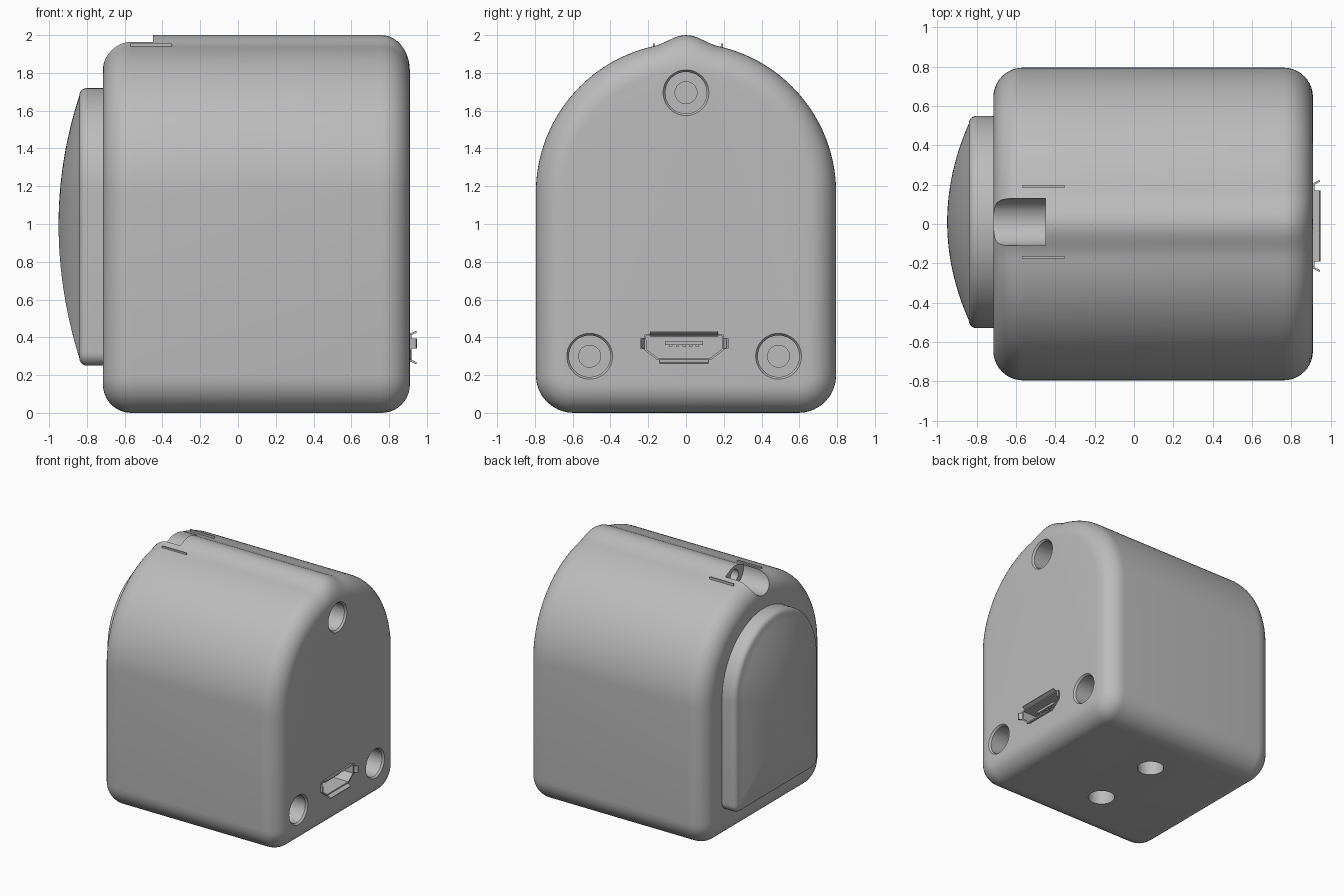
import bpy, bmesh, math
from mathutils import Vector

cube = bpy.data.objects.get("Cube")
if cube:
    bpy.data.objects.remove(cube, do_unlink=True)

grey = bpy.data.materials.new("plain_grey")
grey.use_nodes = True
COLOUR = (0.5, 0.5, 0.5, 1)
grey.diffuse_color = COLOUR
grey.node_tree.nodes["Principled BSDF"].inputs["Base Color"].default_value = COLOUR


def finish(name, bm):
    bmesh.ops.recalc_face_normals(bm, faces=bm.faces)
    mesh = bpy.data.meshes.new(name)
    bm.to_mesh(mesh)
    bm.free()
    mesh.materials.append(grey)
    obj = bpy.data.objects.new(name, mesh)
    bpy.context.collection.objects.link(obj)
    return obj


def activate(obj):
    bpy.ops.object.select_all(action='DESELECT')
    obj.select_set(True)
    bpy.context.view_layer.objects.active = obj


def smooth(obj):
    activate(obj)
    bpy.ops.object.shade_smooth_by_angle(angle=math.radians(32))


def arch(half, bottom, spring, corner, ridge=0, centre=0, steps=80):
    """Round-topped outline in (y, z), with an optional ridge along its crown."""
    pts = []
    for i in range(steps + 1):
        a = math.pi * i / steps
        y = half * math.cos(a)
        r = half
        if abs(y) < 0.17:
            r += ridge * math.cos(math.pi / 2 * y / 0.17) ** 2
        pts.append((centre + r * math.cos(a), spring + r * math.sin(a)))
    for side, start in ((-1, math.pi), (1, 1.5 * math.pi)):
        for i in range(9):
            a = start + math.pi / 2 * i / 8
            pts.append((centre + side * (half - corner) + corner * math.cos(a),
                        bottom + corner + corner * math.sin(a)))
    return pts


def loft(name, rings, cap=True):
    """Skin a list of (x, outline) rings."""
    bm = bmesh.new()
    loops = [[bm.verts.new((x, y, z)) for y, z in pts] for x, pts in rings]
    for a, b in zip(loops, loops[1:]):
        for i in range(len(a)):
            j = (i + 1) % len(a)
            bm.faces.new((a[i], a[j], b[j], b[i]))
    if cap:
        bm.faces.new(loops[0])
        bm.faces.new(loops[-1])
    bmesh.ops.remove_doubles(bm, verts=bm.verts, dist=0.0002)
    return finish(name, bm)


def cylinder(name, centre, radius, depth, axis, top=None):
    bm = bmesh.new()
    bmesh.ops.create_cone(bm, cap_ends=True, segments=48, radius1=radius,
                          radius2=radius if top is None else top, depth=depth)
    obj = finish(name, bm)
    obj.rotation_euler = Vector(axis).to_track_quat('Z', 'Y').to_euler()
    obj.location = centre
    return obj


def box(name, centre, size):
    bm = bmesh.new()
    bmesh.ops.create_cube(bm, size=1)
    bmesh.ops.scale(bm, vec=size, verts=bm.verts)
    bmesh.ops.translate(bm, vec=centre, verts=bm.verts)
    return finish(name, bm)


def cut(target, cutter):
    cutter.hide_render = True
    mod = target.modifiers.new("cut", 'BOOLEAN')
    mod.operation, mod.solver, mod.object = 'DIFFERENCE', 'EXACT', cutter
    activate(target)
    bpy.ops.object.modifier_apply(modifier=mod.name)
    bpy.data.objects.remove(cutter, do_unlink=True)


# Housing: arched block with rounded ends and a crown ridge
EDGE = 0.15
rings = []
for end, direction in ((-0.715, 1), (0.91, -1)):
    part = []
    for i in range(11):
        a = math.pi / 2 * i / 10
        inset = EDGE * (1 - math.sin(a))
        x = end + direction * EDGE * (1 - math.cos(a))
        part.append((x, arch(0.795 - inset, inset, 1.165, 0.2 - inset,
                             0.04 * math.sin(a))))
    rings += part if direction > 0 else part[::-1]
housing = loft("housing", rings)

# Screw holes in the end face, each with a pilot hole and a softened rim
for y, z in ((0, 1.695), (-0.51, 0.3), (0.49, 0.3)):
    cut(housing, cylinder("hole", (0.86, y, z), 0.11, 0.5, (1, 0, 0)))
    cut(housing, cylinder("rim", (0.905, y, z), 0.11, 0.02, (1, 0, 0), 0.125))
    cut(housing, cylinder("pilot", (0.6, y, z), 0.058, 0.3, (1, 0, 0)))

# Mounting holes underneath
for y in (-0.29, 0.29):
    cut(housing, cylinder("mount_hole", (0.08, y, 0.05), 0.1, 0.5, (0, 0, 1)))

# Scooped notch in the crown with a pin hole at its end
cut(housing, cylinder("notch", (-0.65, 0.01, 1.95), 0.12, 0.4, (1, 0, 0)))
cut(housing, cylinder("pin_hole", (-0.45, 0.01, 1.92), 0.05, 0.3, (1, 0, 0)))

# Port opening
port = [(-0.215, 0.41), (-0.215, 0.335), (-0.15, 0.285),
        (0.13, 0.285), (0.195, 0.335), (0.195, 0.41)]
cut(housing, loft("port_cut", [(0.65, port), (1.0, port)]))
smooth(housing)

# Thin ribs either side of the notch
for side, y in (("left", 0.19), ("right", -0.17)):
    box(side + "_notch_rib", (-0.46, y, 1.935), (0.22, 0.01, 0.04))

# Domed cover on the other end
cover_rings = [(-0.70, arch(0.54, 0.25, 1.18, 0.07, centre=0.01))]
for i in range(6):
    a = math.pi / 2 * i / 5
    inset = 0.04 * (1 - math.cos(a))
    cover_rings.append((-0.80 - 0.04 * math.sin(a),
                        arch(0.54 - inset, 0.25 + inset, 1.18, 0.07 - inset, centre=0.01)))
rim = cover_rings[-1][1]
for i in range(1, 17):
    t = max(1 - i / 16, 0.01)
    cover_rings.append((-0.84 - 0.11 * (1 - t * t),
                        [(0.01 + (y - 0.01) * t, 1 + (z - 1) * t) for y, z in rim]))
smooth(loft("domed_cover", cover_rings))


def sheet(obj, thickness):
    mod = obj.modifiers.new("thickness", 'SOLIDIFY')
    mod.thickness, mod.offset = thickness, 0
    return obj


# Port shell with flared lips and a toothed tongue
sheet(loft("port_shell", [(0.66, port), (0.918, port)], cap=False), 0.012)


def lip(name, inner, outer):
    bm = bmesh.new()
    bm.faces.new([bm.verts.new((0.9, *p)) for p in inner] +
                 [bm.verts.new((0.945, *p)) for p in reversed(outer)])
    sheet(finish(name, bm), 0.01)


lip("port_top_lip", ((-0.19, 0.41), (0.17, 0.41)), ((-0.19, 0.43), (0.17, 0.43)))
lip("port_bottom_lip", ((-0.14, 0.285), (0.12, 0.285)), ((-0.14, 0.262), (0.12, 0.262)))
for name, side in (("left", 1), ("right", -1)):
    inner, outer = -0.01 + side * 0.205, -0.01 + side * 0.23
    lip("port_" + name + "_lip", ((inner, 0.34), (inner, 0.395)), ((outer, 0.34), (outer, 0.395)))

box("port_tongue", (0.76, -0.01, 0.37), (0.22, 0.2, 0.02))
for i in range(5):
    box("port_contact", (0.76, -0.08 + 0.035 * i, 0.357), (0.2, 0.018, 0.012))
